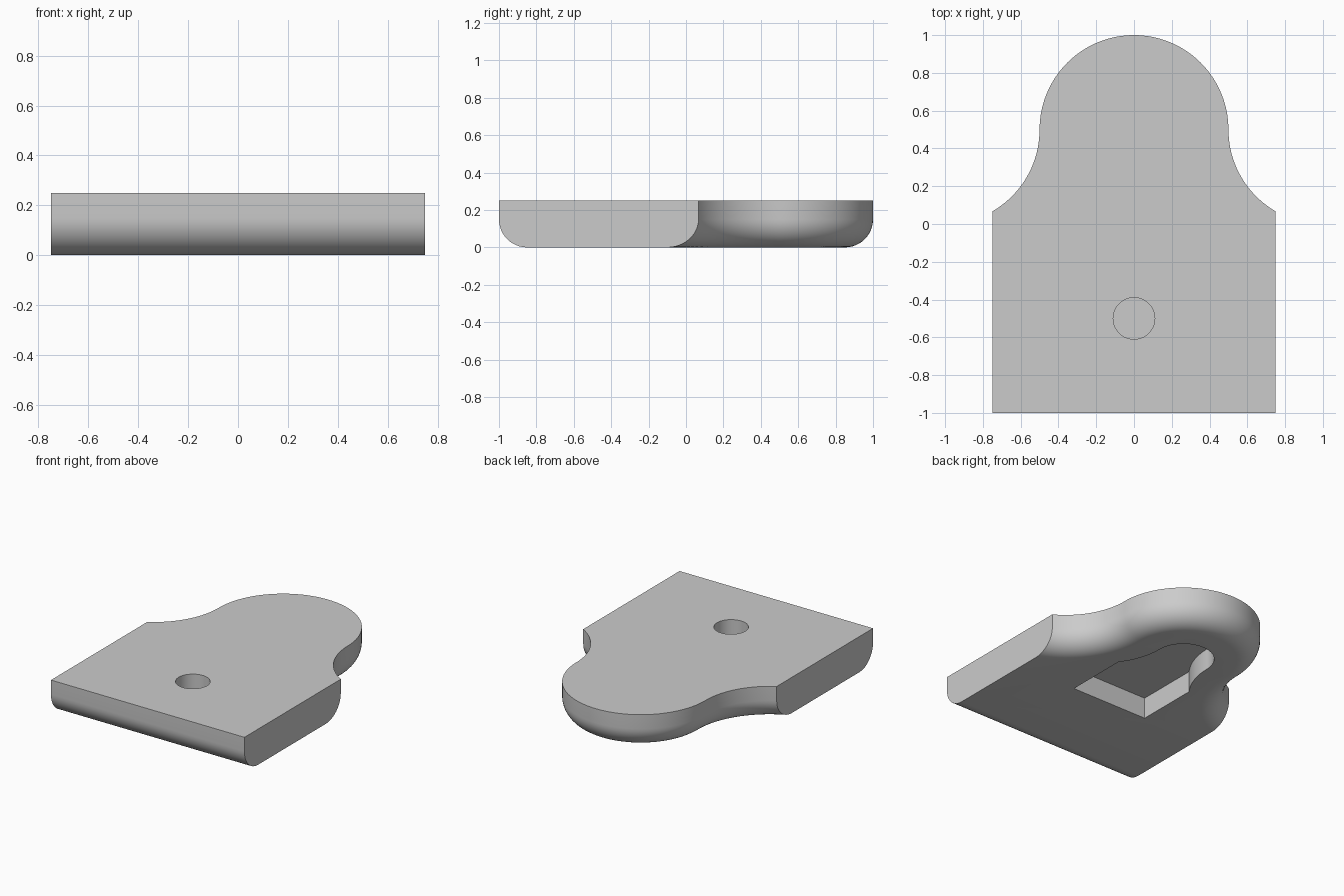
import bpy
import bmesh
from math import acos, cos, sin, pi, radians

cube = bpy.data.objects.get("Cube")
if cube:
    bpy.data.objects.remove(cube)

grey = bpy.data.materials.new("plain grey")
grey.use_nodes = True
grey.diffuse_color = (0.6, 0.6, 0.6, 1)
grey.node_tree.nodes["Principled BSDF"].inputs["Base Color"].default_value = (0.6, 0.6, 0.6, 1)


def outline(half_width, front, nose, neck, centre, inset=0.0):
    """Square front, concave neck and round nose; inset moves the front and curves inward."""
    cx, rho = nose + neck, neck + inset
    start = acos((cx - half_width) / rho)
    half = [(half_width, front + inset)]
    for i in range(20):
        a = start * (1 - i / 20)
        half.append((cx - rho * cos(a), centre - rho * sin(a)))
    for i in range(32):
        a = pi / 2 * i / 32
        half.append(((nose - inset) * cos(a), centre + (nose - inset) * sin(a)))
    tip = [(0, centre + nose - inset)]
    return half + tip + [(-x, y) for x, y in reversed(half)]


def loft(name, rings):
    """Join (z, points) rings from bottom to top and cap both ends."""
    bm = bmesh.new()
    rows = [[bm.verts.new((x, y, z)) for x, y in pts] for z, pts in rings]
    n = len(rows[0])
    for low, high in zip(rows, rows[1:]):
        for i in range(n):
            j = (i + 1) % n
            bm.faces.new((low[i], low[j], high[j], high[i]))
    bm.faces.new(rows[0][::-1])
    bm.faces.new(rows[-1])
    bmesh.ops.recalc_face_normals(bm, faces=bm.faces)
    mesh = bpy.data.meshes.new(name)
    bm.to_mesh(mesh)
    bm.free()
    mesh.materials.append(grey)
    obj = bpy.data.objects.new(name, mesh)
    bpy.context.collection.objects.link(obj)
    return obj


def cut(target, cutter):
    cutter.hide_render = True
    mod = target.modifiers.new("cut", "BOOLEAN")
    mod.operation = "DIFFERENCE"
    mod.solver = "EXACT"
    mod.object = cutter
    bpy.context.view_layer.objects.active = target
    bpy.ops.object.modifier_apply(modifier=mod.name)
    bpy.data.objects.remove(cutter)


# Plate with a rounded lower edge along the front and the curved back
height, fillet, steps = 0.25, 0.15, 12
rings = []
for i in range(steps, -1, -1):
    a = pi / 2 * i / steps
    rings.append((fillet * (1 - sin(a)),
                  outline(0.75, -1, 0.5, 0.5, 0.5, fillet * (1 - cos(a)))))
rings.append((height, outline(0.75, -1, 0.5, 0.5, 0.5)))
plate = loft("plate", rings)

# Recess in the underside
pocket = outline(0.3, -0.25, 0.2, 0.5, 0.5)
cut(plate, loft("recess_cutter", [(-0.1, pocket), (0.15, pocket)]))

# Shallow round hole in the top
circle = [(0.11 * cos(2 * pi * i / 48), -0.5 + 0.11 * sin(2 * pi * i / 48)) for i in range(48)]
cut(plate, loft("hole_cutter", [(0.15, circle), (0.35, circle)]))

# Smooth curves with crisp edges
bpy.ops.object.select_all(action="DESELECT")
plate.select_set(True)
bpy.context.view_layer.objects.active = plate
bpy.ops.object.shade_smooth_by_angle(angle=radians(30))
